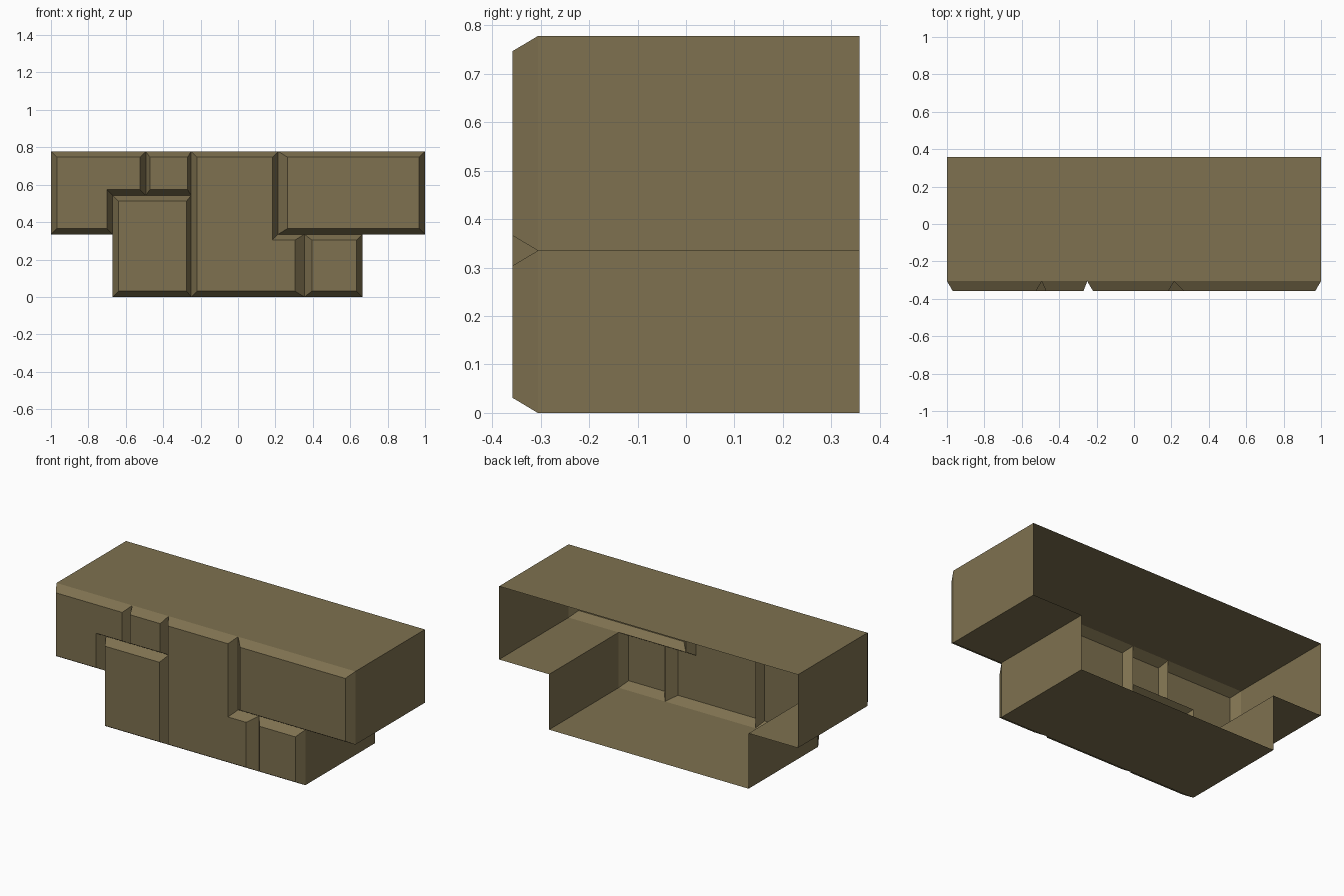
import bpy
from mathutils import Vector

if "Cube" in bpy.data.objects:
    bpy.data.objects.remove(bpy.data.objects["Cube"])

FACE_Y, GROOVE_Y, BACK_Y = -0.358, -0.306, 0.358
TOP, STEP = 0.778, 0.335

stone_mat = bpy.data.materials.new("olive brown stone")
stone_mat.diffuse_color = (0.21, 0.166, 0.079, 1)
stone_mat.use_nodes = True
stone_mat.node_tree.nodes["Principled BSDF"].inputs["Base Color"].default_value = stone_mat.diffuse_color


def make(name, verts, faces):
    me = bpy.data.meshes.new(name)
    me.from_pydata(verts, [], faces)
    me.materials.append(stone_mat)
    ob = bpy.data.objects.new(name, me)
    bpy.context.collection.objects.link(ob)
    return ob


def inset(pts, widths):
    """Move every edge of a counter-clockwise outline inward by its own width."""
    lines = []
    n = len(pts)
    for i in range(n):
        a, b = Vector(pts[i]), Vector(pts[(i + 1) % n])
        d = (b - a).normalized()
        lines.append((a + Vector((-d.y, d.x)) * widths[i], d))
    out = []
    for i in range(n):
        (p, d), (q, e) = lines[i - 1], lines[i]
        t = (q - p).cross(e) / d.cross(e)
        out.append(p + d * t)
    return out


def stone(name, pts, special=None):
    """Bevelled stone front: sloping rim plus flat face."""
    n = len(pts)
    widths = [(special or {}).get(i, 0.031) for i in range(n)]
    verts = [(x, GROOVE_Y, z) for x, z in pts]
    verts += [(p.x, FACE_Y, p.y) for p in inset(pts, widths)]
    faces = [(i, (i + 1) % n, n + (i + 1) % n, n + i) for i in range(n)]
    make(name, verts, faces + [tuple(range(n, 2 * n))])


def rect(x0, z0, x1, z1):
    return [(x0, z0), (x1, z0), (x1, z1), (x0, z1)]


# Stones of the front
stone("left_stone", [(-1, STEP), (-0.67, STEP), (-0.67, 0.543),
                     (-0.493, 0.543), (-0.493, TOP), (-1, TOP)])
stone("small_upper_stone", rect(-0.493, 0.543, -0.25, TOP), {1: 0.02, 3: 0.022})
stone("lower_left_stone", rect(-0.67, 0, -0.25, 0.543), {1: 0.025})
stone("tall_middle_stone", [(-0.25, 0), (0.355, 0), (0.355, STEP),
                            (0.215, STEP), (0.215, TOP), (-0.25, TOP)], {1: 0.05})
stone("right_stone", rect(0.215, STEP, 1, TOP), {3: 0.05})
stone("small_lower_stone", rect(0.355, 0, 0.665, STEP), {3: 0.04})

# Stepped side walls, open at the back
outline = [(-0.67, 0), (0.665, 0), (0.665, STEP), (1, STEP),
           (1, TOP), (-1, TOP), (-1, STEP), (-0.67, STEP)]
n = len(outline)
make("outer_shell",
     [(x, y, z) for y in (GROOVE_Y, BACK_Y) for x, z in outline],
     [(i, n + i, n + (i + 1) % n, (i + 1) % n) for i in range(n)])
